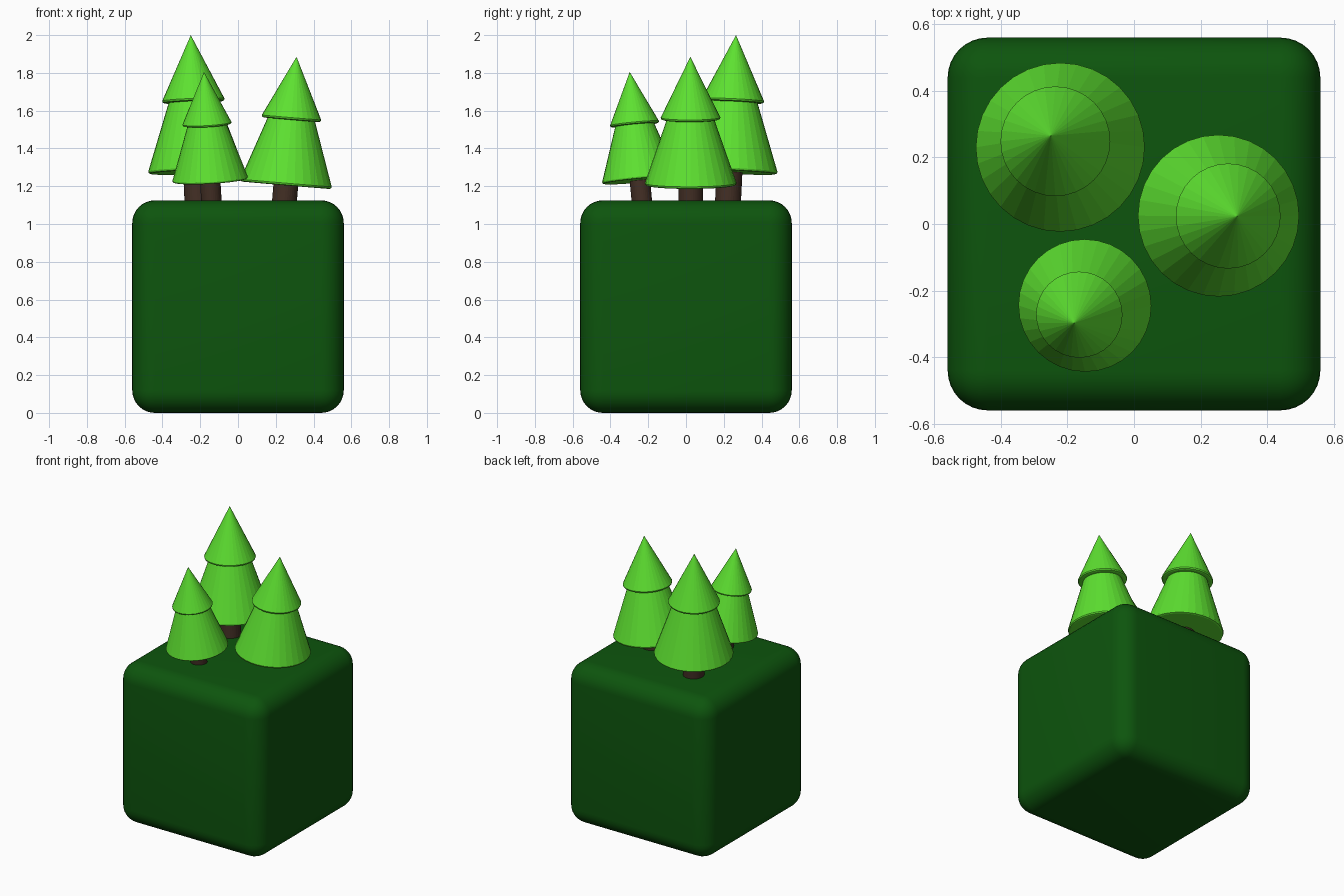
import bpy, bmesh, math
from mathutils import Vector

if "Cube" in bpy.data.objects:
    bpy.data.objects.remove(bpy.data.objects["Cube"])


def material(name, rgb):
    m = bpy.data.materials.new(name)
    m.diffuse_color = (*rgb, 1)
    m.use_nodes = True
    m.node_tree.nodes["Principled BSDF"].inputs["Base Color"].default_value = m.diffuse_color
    return m


GRASS = material("dark_green", (0.004, 0.09, 0.004))
LEAF = material("bright_green", (0.11, 0.75, 0.03))
BARK = material("bark_brown", (0.055, 0.028, 0.018))


def lathe(name, profile, origin, axis, mat, sides=32):
    """Revolve an (r, h) profile about an axis; r = 0 makes a pole."""
    bm = bmesh.new()
    rings = []
    for r, h in profile:
        n = sides if r else 1
        rings.append([bm.verts.new((r * math.cos(2 * math.pi * i / sides),
                                    r * math.sin(2 * math.pi * i / sides), h)) for i in range(n)])
    for a, b in zip(rings, rings[1:]):
        for i in range(sides):
            j = (i + 1) % sides
            loop = [a[i % len(a)], a[j % len(a)], b[j % len(b)], b[i % len(b)]]
            bm.faces.new(list(dict.fromkeys(loop)))
    bmesh.ops.recalc_face_normals(bm, faces=bm.faces)
    me = bpy.data.meshes.new(name)
    bm.to_mesh(me)
    bm.free()
    me.materials.append(mat)
    ob = bpy.data.objects.new(name, me)
    bpy.context.collection.objects.link(ob)
    ob.location = origin
    ob.rotation_mode = 'QUATERNION'
    ob.rotation_quaternion = Vector((0, 0, 1)).rotation_difference(axis)
    return ob


def tree(name, base, apex, r):
    base, apex = Vector(base), Vector(apex)
    axis = apex - base
    h = axis.length
    e = 0.05 * r  # rounded rim size
    # trunk, sunk into the block
    lathe(name + "_trunk", [(0, -0.19), (0.27 * r, -0.19), (0.27 * r, 0.1), (0, 0.1)],
          base, axis, BARK)
    # lower tier, truncated inside the upper tier
    lathe(name + "_lower_tier", [(0, 0), (r - e, 0), (r - 0.2 * e, 0.3 * e), (r, e),
                                 (0.48 * r, 0.55 * h), (0, 0.55 * h)], base, axis, LEAF)
    # pointed upper tier
    u = 0.65 * r
    lathe(name + "_upper_tier", [(0, 0), (u - e, 0), (u - 0.2 * e, 0.3 * e), (u, e),
                                 (0, 0.49 * h)], base + axis * 0.51, axis, LEAF)


# rounded block
bpy.ops.mesh.primitive_cube_add(size=1, location=(0, 0, 0.5625))
block = bpy.context.object
block.name = "rounded_block"
block.scale = (1.12, 1.12, 1.125)
bpy.ops.object.transform_apply(location=False, rotation=False, scale=True)
bev = block.modifiers.new("rounding", 'BEVEL')
bev.width, bev.segments = 0.12, 8
block.data.materials.append(GRASS)
bpy.ops.object.shade_smooth()

# three leaning trees
tree("back_tree", (-0.221, 0.23, 1.275), (-0.25, 0.265, 2.0), 0.254)
tree("right_tree", (0.253, 0.025, 1.205), (0.31, 0.023, 1.885), 0.243)
tree("front_tree", (-0.147, -0.244, 1.23), (-0.18, -0.298, 1.805), 0.2)
